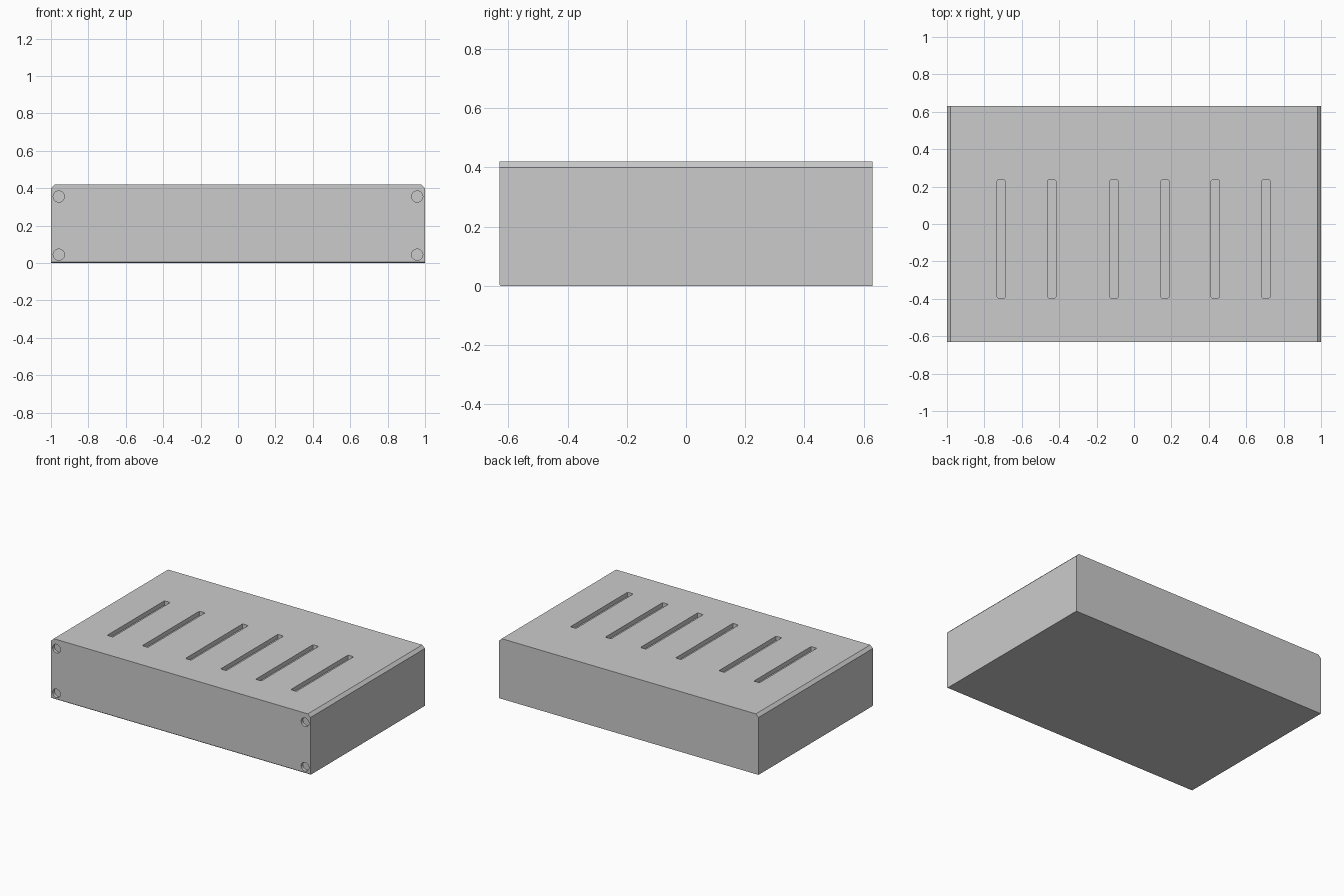
import bpy, bmesh
from mathutils import Matrix

if "Cube" in bpy.data.objects:
    bpy.data.objects.remove(bpy.data.objects["Cube"])

W, D, H, C = 1.0, 0.63, 0.42, 0.02


def make(name, bm):
    bmesh.ops.recalc_face_normals(bm, faces=bm.faces)
    me = bpy.data.meshes.new(name)
    bm.to_mesh(me)
    bm.free()
    ob = bpy.data.objects.new(name, me)
    bpy.context.collection.objects.link(ob)
    return ob


def add_box(bm, cx, cy, cz, sx, sy, sz, corner):
    # box with small bevels on its upright edges
    m = Matrix.Translation((cx, cy, cz)) @ Matrix.Diagonal((sx, sy, sz, 1))
    verts = bmesh.ops.create_cube(bm, size=1, matrix=m)["verts"]
    edges = {e for v in verts for e in v.link_edges
             if abs(e.verts[0].co.z - e.verts[1].co.z) > sz * 0.5}
    bmesh.ops.bevel(bm, geom=list(edges), offset=corner, segments=2,
                    profile=0.5, affect='EDGES')


# housing: front profile with chamfered top corners, extruded to the back
bm = bmesh.new()
profile = [(-W, 0), (W, 0), (W, H - C), (W - C, H), (-W + C, H), (-W, H - C)]
face = bm.faces.new([bm.verts.new((x, -D, z)) for x, z in profile])
ext = bmesh.ops.extrude_face_region(bm, geom=[face])["geom"]
bmesh.ops.translate(bm, vec=(0, 2 * D, 0),
                    verts=[g for g in ext if isinstance(g, bmesh.types.BMVert)])
# fine chamfer along the front bottom edge
low = [e for e in bm.edges if all(v.co.z < 0.001 and v.co.y < 0 for v in e.verts)]
bmesh.ops.bevel(bm, geom=low, offset=0.005, segments=1, affect='EDGES')
housing = make("housing", bm)

# slot cutters in the top
bm = bmesh.new()
depth = 0.03
for x in (-0.71, -0.44, -0.107, 0.165, 0.435, 0.705):
    add_box(bm, x, -0.08, H, 0.044, 0.63, depth * 2, 0.006)
slots = make("slot_cutter", bm)

# screw recess cutters in the front corners
bm = bmesh.new()
for x in (-0.958, 0.958):
    for z in (0.045, 0.356):
        m = Matrix.Translation((x, -D, z)) @ Matrix.Rotation(1.5707963, 4, 'X')
        bmesh.ops.create_cone(bm, cap_ends=True, segments=32, radius1=0.03,
                              radius2=0.03, depth=0.04, matrix=m)
recesses = make("screw_recess_cutter", bm)

# cut the housing and remove the cutters
bpy.context.view_layer.objects.active = housing
housing.select_set(True)
for cutter in (slots, recesses):
    cutter.hide_render = True
    mod = housing.modifiers.new(cutter.name, 'BOOLEAN')
    mod.operation = 'DIFFERENCE'
    mod.solver = 'EXACT'
    mod.object = cutter
    bpy.ops.object.modifier_apply(modifier=mod.name)
    bpy.data.objects.remove(cutter)
bpy.ops.object.shade_smooth_by_angle(angle=0.5)
